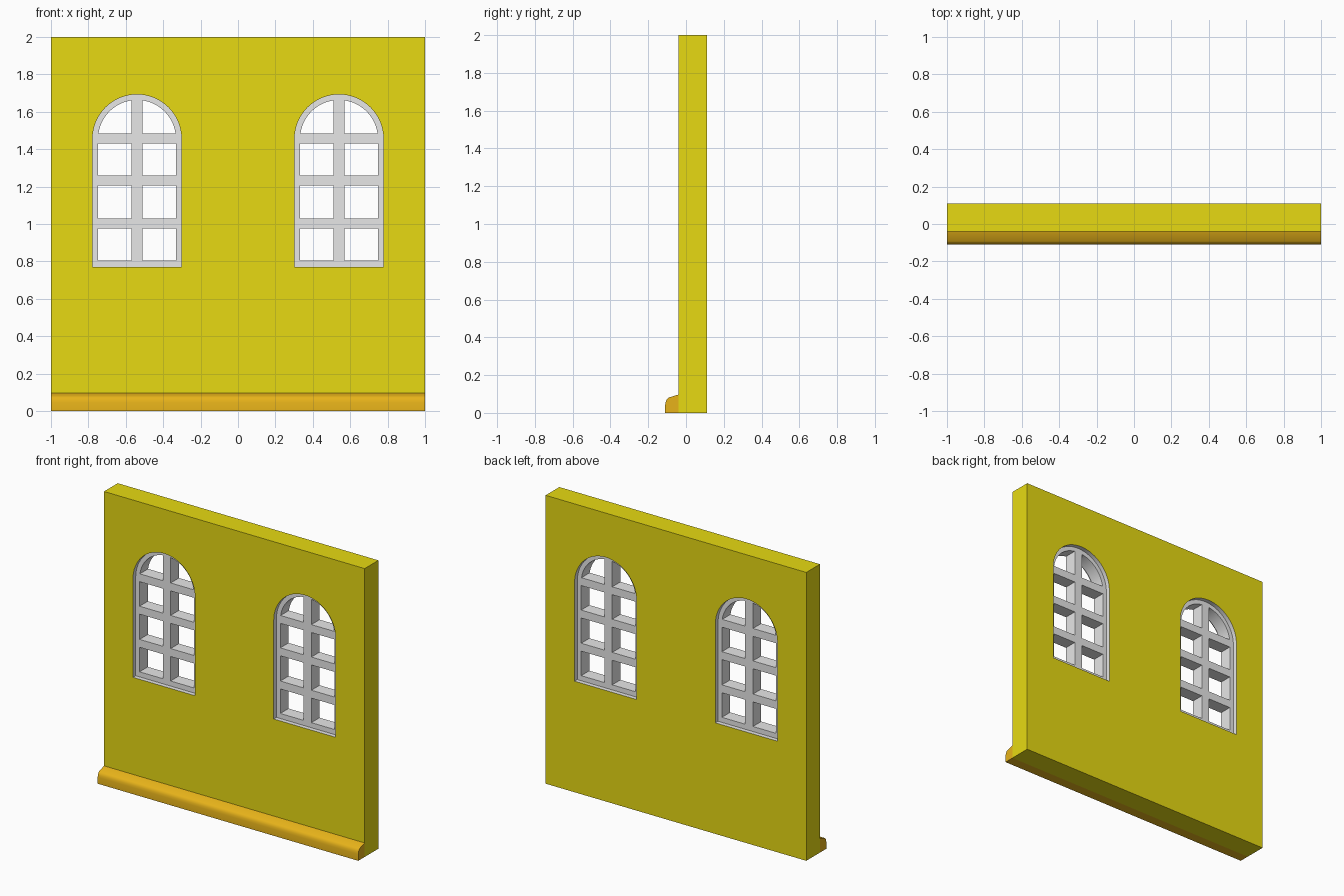
import bpy, bmesh
from math import sin, cos, asin, acos, pi
from mathutils import Matrix

if "Cube" in bpy.data.objects:
    bpy.data.objects.remove(bpy.data.objects["Cube"])


def material(name, r, g, b):
    m = bpy.data.materials.new(name)
    m.diffuse_color = (r, g, b, 1)
    m.use_nodes = True
    m.node_tree.nodes["Principled BSDF"].inputs["Base Color"].default_value = m.diffuse_color
    return m


YELLOW = material("yellow plaster", 0.8, 0.7, 0.006)
GOLD = material("golden trim", 0.8, 0.45, 0.01)
GREY = material("window grey", 0.8, 0.8, 0.8)

# drawing plane to world: front elevation (x, z) and side profile (y, z)
FRONT = Matrix(((1, 0, 0, 0), (0, 0, -1, 0), (0, 1, 0, 0), (0, 0, 0, 1)))
SIDE = Matrix(((0, 0, 1, 0), (1, 0, 0, 0), (0, 1, 0, 0), (0, 0, 0, 1)))


def slab(name, outlines, half_depth, matrix, mats, y=0.0):
    """Extrude a filled outline; further outlines inside it become holes."""
    cu = bpy.data.curves.new(name, 'CURVE')
    cu.dimensions = '2D'
    cu.fill_mode = 'BOTH'
    cu.extrude = half_depth
    for pts in outlines:
        s = cu.splines.new('POLY')
        s.points.add(len(pts) - 1)
        for p, (a, b) in zip(s.points, pts):
            p.co = (a, b, 0, 1)
        s.use_cyclic_u = True
    tmp = bpy.data.objects.new(name + "_outline", cu)
    bpy.context.collection.objects.link(tmp)
    dg = bpy.context.evaluated_depsgraph_get()
    me = bpy.data.meshes.new_from_object(tmp.evaluated_get(dg))
    bpy.data.objects.remove(tmp)
    me.transform(Matrix.Translation((0, y, 0)) @ matrix)
    bm = bmesh.new()
    bm.from_mesh(me)
    bmesh.ops.remove_doubles(bm, verts=bm.verts, dist=1e-5)
    bmesh.ops.recalc_face_normals(bm, faces=bm.faces)
    bm.to_mesh(me)
    bm.free()
    me.name = name
    me.materials.clear()
    for m in mats:
        me.materials.append(m)
    for p in me.polygons:
        p.material_index = 0
    ob = bpy.data.objects.new(name, me)
    bpy.context.collection.objects.link(ob)
    bpy.ops.object.select_all(action='DESELECT')
    ob.select_set(True)
    bpy.context.view_layer.objects.active = ob
    bpy.ops.object.shade_smooth_by_angle(angle=0.45)
    return ob


def rect(x0, x1, z0, z1):
    return [(x0, z0), (x1, z0), (x1, z1), (x0, z1)]


def arc(cx, cz, r, a0, a1, n):
    return [(cx + r * cos(a0 + (a1 - a0) * i / n),
             cz + r * sin(a0 + (a1 - a0) * i / n)) for i in range(n + 1)]


# shared window dimensions
SILL, SPRING, R, RIM, BAR = 0.77, 1.455, 0.238, 0.03, 0.03
MID_Y = 0.035


def arch(cx):
    return [(cx - R, SILL), (cx + R, SILL)] + arc(cx, SPRING, R, 0, pi, 32)


def panes(cx):
    r = R - RIM
    out = []
    for z0, z1 in ((0.805, 0.975), (1.03, 1.205), (1.26, 1.43)):
        out += [rect(cx - r, cx - BAR, z0, z1), rect(cx + BAR, cx + r, z0, z1)]
    # quarter-round panes at the top
    right = [(cx + BAR, 1.485)] + arc(cx, SPRING, r, asin(0.03 / r), acos(BAR / r), 14)
    return out + [right, [(2 * cx - x, z) for x, z in reversed(right)]]


# wall with two arched openings, their reveals painted grey
centres = (-0.54, 0.54)
wall = slab("wall", [rect(-1, 1, 0, 2)] + [arch(c) for c in centres],
            0.075, FRONT, [YELLOW, GREY], MID_Y)
for p in wall.data.polygons:
    if abs(p.normal.y) < 0.5 and abs(p.center.x) < 0.95 and 0.1 < p.center.z < 1.9:
        p.material_index = 1

# recessed window frames with glazing bars
for side, c in zip(("left", "right"), centres):
    slab(side + "_window", [arch(c)] + panes(c), 0.045, FRONT, [GREY], MID_Y)

# baseboard along the front
slab("baseboard", [[(-0.04, 0), (-0.11, 0), (-0.11, 0.045), (-0.107, 0.06),
                    (-0.102, 0.072), (-0.092, 0.081), (-0.04, 0.097)]],
     1.0, SIDE, [GOLD])
